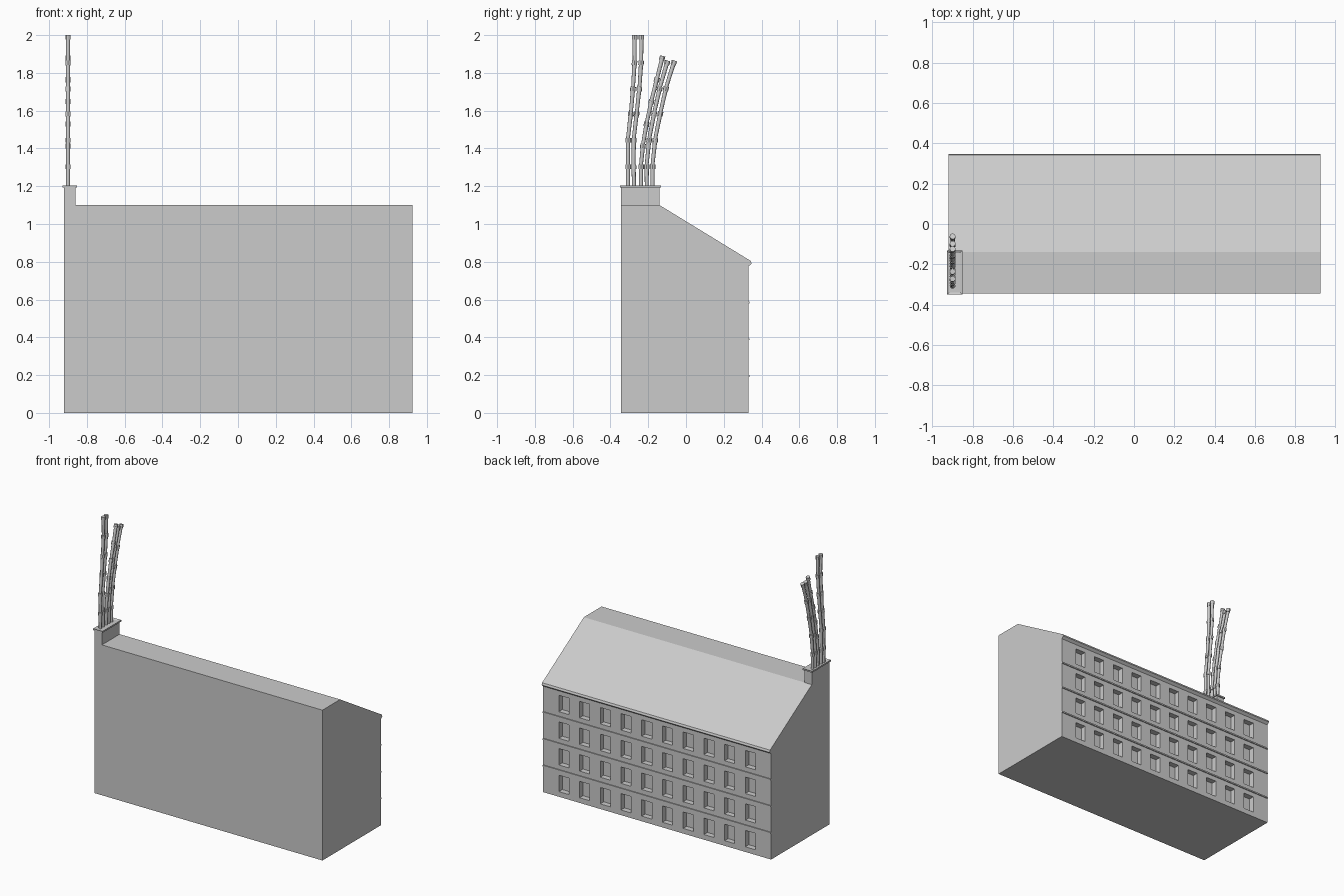
import bpy, bmesh
from mathutils import Vector, Matrix

if "Cube" in bpy.data.objects:
    bpy.data.objects.remove(bpy.data.objects["Cube"])

X0, X1 = -0.92, 0.925
FLOOR = 0.195


def make_object(name, bm):
    bmesh.ops.recalc_face_normals(bm, faces=bm.faces)
    mesh = bpy.data.meshes.new(name)
    bm.to_mesh(mesh)
    bm.free()
    ob = bpy.data.objects.new(name, mesh)
    bpy.context.collection.objects.link(ob)
    return ob


def add_box(bm, lo, hi):
    lo, hi = Vector(lo), Vector(hi)
    size = hi - lo
    m = Matrix.Translation((lo + hi) / 2) @ Matrix.Diagonal((*size, 1))
    return bmesh.ops.create_cube(bm, size=1, matrix=m)["verts"]


def add_profile(bm, pts, x0, x1):
    face = bm.faces.new([bm.verts.new((x0, y, z)) for y, z in pts])
    ext = bmesh.ops.extrude_face_region(bm, geom=[face], use_keep_orig=True)
    moved = [g for g in ext["geom"] if isinstance(g, bmesh.types.BMVert)]
    bmesh.ops.translate(bm, verts=moved, vec=(x1 - x0, 0, 0))


def add_tube(bm, a, b, r0, r1):
    d = b - a
    m = Matrix.Translation((a + b) / 2) @ d.to_track_quat('Z', 'Y').to_matrix().to_4x4()
    bmesh.ops.create_cone(bm, cap_ends=True, segments=12, radius1=r0, radius2=r1,
                          depth=d.length, matrix=m)


# Building block with flat ridge, sloping roof and eave
bm = bmesh.new()
add_profile(bm, [(-0.345, 0), (-0.345, 1.1), (-0.14, 1.1), (0.342, 0.805),
                 (0.348, 0.79), (0.33, 0.775), (0.33, 0)], X0, X1)
building = make_object("building", bm)

# Window recesses on the rear wall
bm = bmesh.new()
step = (X1 - X0) / 11
for row in range(4):
    for col in range(1, 11):
        cx, cz = X0 + col * step, (row + 0.5) * FLOOR
        add_box(bm, (cx - 0.041, 0.29, cz - 0.06), (cx + 0.041, 0.36, cz + 0.06))
cutter = make_object("window_cutter", bm)
cutter.hide_render = True
cutter.hide_set(True)
mod = building.modifiers.new("windows", 'BOOLEAN')
mod.operation = 'DIFFERENCE'
mod.solver = 'EXACT'
mod.object = cutter

# Thin ledges between floors
bm = bmesh.new()
for k in range(1, 4):
    z = k * FLOOR
    add_box(bm, (X0, 0.325, z - 0.005), (X1, 0.337, z + 0.005))
make_object("floor_ledges", bm)

# Chimney stack and its cap with a sunken top
bm = bmesh.new()
add_box(bm, (X0, -0.345, 1.08), (-0.86, -0.14, 1.195))
make_object("chimney_stack", bm)
bm = bmesh.new()
add_box(bm, (-0.928, -0.35, 1.192), (-0.852, -0.132, 1.203))
bm.faces.ensure_lookup_table()
top = max(bm.faces, key=lambda f: f.calc_center_median().z)
bmesh.ops.inset_region(bm, faces=[top], thickness=0.016)
bmesh.ops.translate(bm, verts=top.verts, vec=(0, 0, -0.006))
make_object("chimney_cap", bm)

# Jointed stove pipes: (y, z) of every joint
tall = [1.19, 1.315, 1.455, 1.595, 1.727, 1.865, 2.0]
mid = [1.19, 1.315, 1.455, 1.595, 1.727, 1.865]
pipes = [
    list(zip([-0.307, -0.307, -0.307, -0.291, -0.28, -0.272, -0.272], tall)),
    list(zip([-0.275, -0.278, -0.276, -0.26, -0.246, -0.237, -0.236], tall)),
    list(zip([-0.238, -0.238, -0.227, -0.207, -0.181, -0.152, -0.123],
             [1.19, 1.315, 1.425, 1.54, 1.66, 1.775, 1.89])),
    list(zip([-0.208, -0.208, -0.194, -0.167, -0.137, -0.097], mid)),
    list(zip([-0.177, -0.177, -0.162, -0.134, -0.104, -0.061], mid)),
]
for i, path in enumerate(pipes):
    bm = bmesh.new()
    pts = [Vector((-0.9, y, z)) for y, z in path]
    for a, b in zip(pts, pts[1:]):
        add_tube(bm, a, b, 0.010, 0.0115)
        d = (b - a).normalized()
        add_tube(bm, b - d * 0.024, b, 0.0145, 0.0145)
    ob = make_object(f"pipe_{i + 1}", bm)
    bpy.context.view_layer.objects.active = ob
    bpy.ops.object.select_all(action='DESELECT')
    ob.select_set(True)
    bpy.ops.object.shade_smooth_by_angle()
